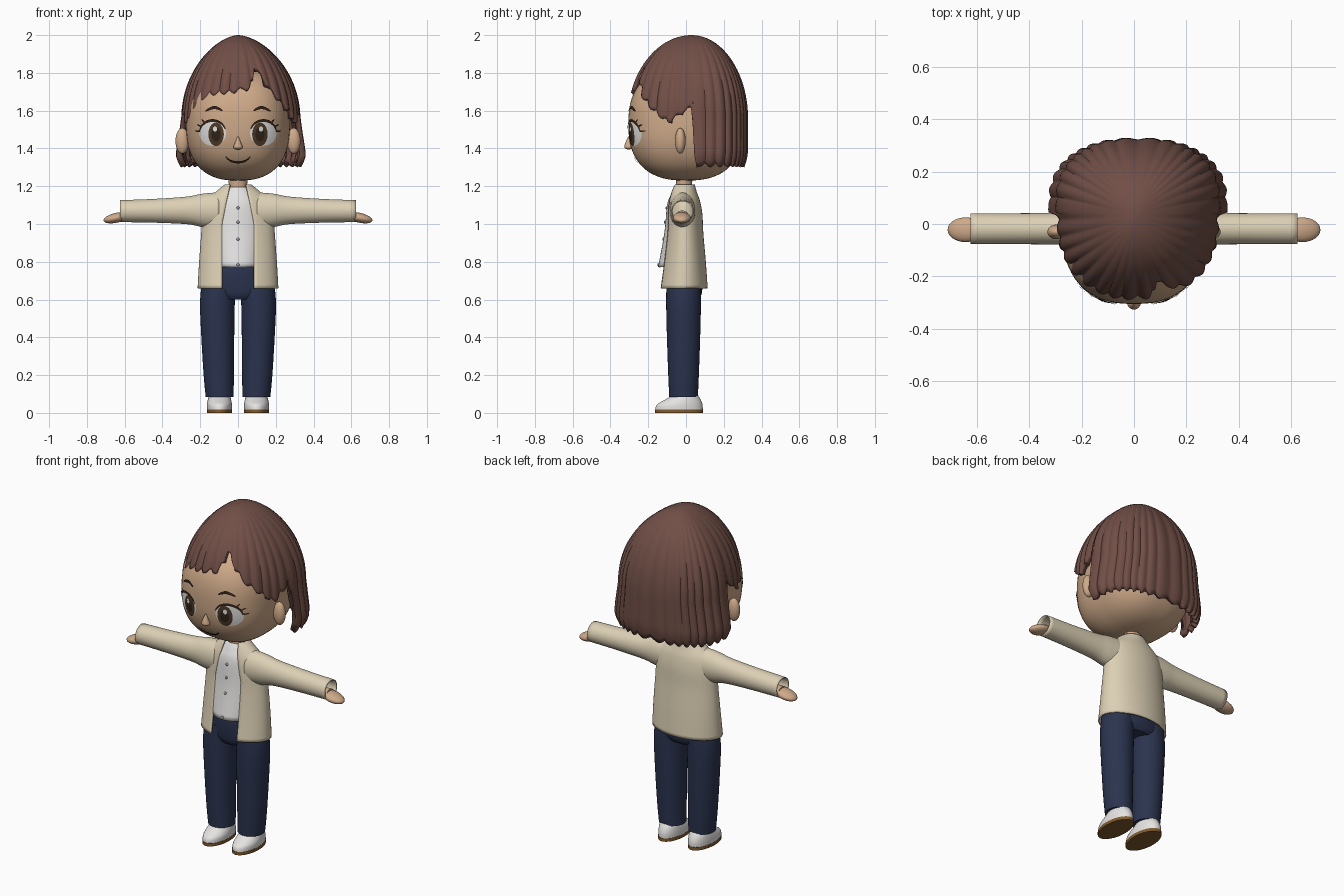
import bpy, bmesh
from math import sin, cos, pi, radians, degrees, asin, acos, exp
from mathutils import Matrix, Vector

cube = bpy.data.objects.get("Cube")
if cube:
    bpy.data.objects.remove(cube, do_unlink=True)


def material(name, *rgb):
    m = bpy.data.materials.new(name)
    m.use_nodes = True
    m.diffuse_color = (*rgb, 1)
    bsdf = next(n for n in m.node_tree.nodes if n.type == 'BSDF_PRINCIPLED')
    bsdf.inputs["Base Color"].default_value = (*rgb, 1)
    bsdf.inputs["Roughness"].default_value = 0.8
    return m


HAIR = material("hair_brown", .165, .078, .062)
SKIN = material("skin", .62, .40, .25)
KNIT = material("cardigan_cream", .72, .63, .46)
WHITE = material("white", .78, .77, .76)
NAVY = material("trouser_navy", .024, .034, .078)
SOLE = material("sole_tan", .22, .105, .025)
DARK = material("dark_line", .03, .017, .01)
IRIS = material("iris_brown", .075, .042, .02)
GREY = material("button_grey", .4, .4, .4)


def finish(name, bm, mat, thick=0, recalc=True):
    if recalc:
        bmesh.ops.recalc_face_normals(bm, faces=bm.faces)
    me = bpy.data.meshes.new(name)
    bm.to_mesh(me)
    bm.free()
    me.materials.append(mat)
    ob = bpy.data.objects.new(name, me)
    bpy.context.collection.objects.link(ob)
    if thick:
        mod = ob.modifiers.new("thickness", 'SOLIDIFY')
        mod.thickness = thick
        mod.offset = -1
    bpy.ops.object.select_all(action='DESELECT')
    ob.select_set(True)
    bpy.context.view_layer.objects.active = ob
    bpy.ops.object.shade_smooth_by_angle(angle=radians(45))
    return ob


def skin_rows(bm, rows, closed):
    n = len(rows[0])
    for a, b in zip(rows, rows[1:]):
        for i in range(n if closed else n - 1):
            j = (i + 1) % n
            bm.faces.new((a[i], a[j], b[j], b[i]))


def resample(secs, steps=5):
    """Smooth curve through the cross-sections."""
    out = []
    for i in range(len(secs) - 1):
        p0, p1, p2, p3 = (secs[max(0, min(len(secs) - 1, i + k))] for k in (-1, 0, 1, 2))
        for s in range(steps):
            t = s / steps
            out.append([b + .5 * t * (c - a + t * (2*a - 5*b + 4*c - d + t * (3*(b - c) + d - a)))
                        for a, b, c, d in zip(p0, p1, p2, p3)])
    return out + [list(secs[-1])]


def loft(name, secs, mat, axis='Z', caps=True, gap=None, thick=0, n=36):
    """Sections are (position, centre u, centre v, radius u, radius v)."""
    bm = bmesh.new()
    rows = []
    for p, cu, cv, ru, rv in resample(secs):
        g = asin(min(.9, gap(p) / ru)) if gap else 0
        row = []
        for i in range(n):
            a = g + (2 * pi - 2 * g) * i / ((n - 1) if gap else n)
            u, v = cu + ru * sin(a), cv - rv * cos(a)
            row.append(bm.verts.new((u, v, p) if axis == 'Z' else (p, u, v)))
        rows.append(row)
    skin_rows(bm, rows, not gap)
    if caps:
        bm.faces.new(rows[0])
        bm.faces.new(rows[-1])
    return finish(name, bm, mat, thick)


def ellipsoid(name, loc, rad, mat, tilt=0, power=2, seg=32):
    bm = bmesh.new()
    bmesh.ops.create_uvsphere(bm, u_segments=seg, v_segments=seg * 2 // 3, radius=1)
    rot = Matrix.Rotation(tilt, 3, 'Y')
    for v in bm.verts:
        k = sum(abs(c) ** power for c in v.co) ** (-1 / power)
        v.co = rot @ Vector([c * k * r for c, r in zip(v.co, rad)]) + Vector(loc)
    return finish(name, bm, mat)


# Head
HZ, HR, HP = 1.53, (.275, .305, .30), 2.5
ellipsoid("head", (0, 0, HZ), HR, SKIN, power=HP, seg=72)
loft("neck", [(1.1, 0, -.01, .052, .045), (1.18, 0, -.01, .048, .042), (1.27, 0, -.01, .052, .045)], SKIN)
loft("nose", [(1.395, 0, -.302, .01, .008), (1.405, 0, -.304, .025, .022),
              (1.43, 0, -.304, .016, .017), (1.462, 0, -.302, .003, .004)], SKIN, n=20)


def on_face(x, z, lift):
    k = 1 - abs(x / HR[0]) ** HP - abs((z - HZ) / HR[2]) ** HP
    return (x, -HR[1] * max(k, 0) ** (1 / HP) - lift, z)


def disc(name, x, z, rx, rz, lift, mat, rings=7, n=36):
    bm = bmesh.new()
    rows = [[bm.verts.new(on_face(x + rx * r / rings * cos(2 * pi * i / n),
                                  z + rz * r / rings * sin(2 * pi * i / n), lift))
             for i in range(n)] for r in range(rings, 0, -1)]
    skin_rows(bm, rows, True)
    bm.faces.new(rows[-1])
    finish(name, bm, mat, recalc=False)


def stroke(name, pts, width, side=1, lift=.008, mat=DARK):
    """Tapered line painted on the face."""
    pts = [Vector(p) for p in resample(pts, 6)]
    bm = bmesh.new()
    low, high = [], []
    for i, p in enumerate(pts):
        d = (pts[min(i + 1, len(pts) - 1)] - pts[max(i - 1, 0)]).normalized()
        w = width * (.35 + .65 * sin(pi * i / (len(pts) - 1)))
        for row, k in ((low, -w), (high, w)):
            row.append(bm.verts.new(on_face(side * (p.x - d.y * k), p.y + d.x * k, lift)))
    skin_rows(bm, [low, high] if side > 0 else [high, low], False)
    finish(name, bm, mat, recalc=False)


# Face details
for side, tag in ((1, "left"), (-1, "right")):
    disc(tag + "_eye_white", side * .134, 1.48, .07, .066, .002, WHITE)
    disc(tag + "_iris", side * .116, 1.475, .041, .062, .004, IRIS)
    disc(tag + "_pupil", side * .116, 1.475, .024, .038, .006, DARK)
    disc(tag + "_glint", side * .122, 1.503, .011, .014, .008, WHITE)
    arc = [(.134 + .071 * cos(radians(a)), 1.48 + .068 * sin(radians(a))) for a in range(10, 166, 25)]
    stroke(tag + "_lash_line", arc, .007, side)
    for i in range(3):
        a = radians(8 + 22 * i)
        stroke(f"{tag}_lash_{i}", [(.134 + r * cos(a), 1.48 + r * sin(a)) for r in (.066, .08, .094)], .004, side)
    stroke(tag + "_brow", [(.082, 1.6), (.125, 1.617), (.172, 1.598)], .008, side)
    ellipsoid(tag + "_ear", (side * .295, -.03, 1.44), (.036, .028, .068), SKIN)
stroke("mouth", [(-.066, 1.357), (-.04, 1.335), (0, 1.327), (.04, 1.335), (.066, 1.357)], .006)

# Hair: lower edge height by angle from the front, + toward the left
EDGE = [(-180, 1.30), (-87, 1.30), (-85, 1.61), (-78, 1.58), (-67, 1.53), (-47, 1.63), (-30, 1.68),
        (-8, 1.69), (6, 1.71), (11, 1.76), (15, 1.83), (24, 1.76), (34, 1.68), (56, 1.58),
        (67, 1.53), (78, 1.58), (85, 1.61), (87, 1.30), (180, 1.30)]


def edge_height(deg):
    for (a, za), (b, zb) in zip(EDGE, EDGE[1:]):
        if a <= deg <= b:
            return za + (zb - za) * (deg - a) / (b - a)
    return EDGE[0][1]


def bend(v):
    return (abs(v) ** .84) * (1 if v > 0 else -1)


COLS, ROWS, DOME, MID = 320, 34, .445, 1.555
bm = bmesh.new()
rows = [[] for _ in range(ROWS + 1)]
for c in range(COLS):
    f = -pi + 2 * pi * c / COLS
    deg = degrees(f)
    lobe = abs(sin(f * 17 + .6 * sin(f * 5)))
    ze = edge_height(deg) + .022 * (1 - lobe)
    arc = DOME * (acos((ze - MID) / DOME) if ze > MID else pi / 2)
    total = arc + max(0, MID - ze)
    for r in range(ROWS + 1):
        l = total * r / ROWS
        if l <= DOME * pi / 2:
            z, s = MID + DOME * cos(l / DOME), sin(l / DOME)
        else:
            z, s = MID + DOME * pi / 2 - l, 1
        drop = max(0, MID - z)
        tuck = 1 - .10 * max(0, (1.40 - z) / .11) ** 2
        ridge = 1 + .03 * (lobe - .6) * min(1, l / .5) - .03 * exp(-((deg - 14) / 4) ** 2) * s
        k = ridge * tuck
        rx = (.312 + .16 * min(drop, .2)) * s ** 1.2
        ry = (.385 if cos(f) > 0 else .247) * s
        rows[r].append(bm.verts.new((.015 * s + rx * k * bend(sin(f)),
                                     .08 - .05 * (1 - s) - ry * k * bend(cos(f)), z)))
skin_rows(bm, rows, True)
bmesh.ops.remove_doubles(bm, verts=bm.verts, dist=.0001)
finish("bob_hair", bm, HAIR, thick=.032)

# Cardigan, shirt and buttons
loft("cardigan", [(.66, 0, -.015, .214, .13), (.8, 0, -.01, .206, .115), (.95, 0, -.008, .195, .1),
                  (1.05, 0, -.008, .188, .095), (1.12, 0, -.01, .168, .085),
                  (1.17, 0, -.013, .118, .07), (1.21, 0, -.012, .07, .058)],
     KNIT, caps=False, gap=lambda z: .085 - .04 * max(0, (z - 1) / .2), thick=.008, n=56)
loft("shirt", [(.772, 0, -.03, .125, .118), (.95, 0, -.02, .14, .095), (1.1, 0, -.015, .13, .085),
               (1.16, 0, -.012, .09, .066), (1.195, 0, -.01, .056, .048)], WHITE, caps=False, thick=.006)
for i, (z, y) in enumerate(((1.085, -.104), (1.01, -.112), (.92, -.12), (.785, -.147))):
    ellipsoid(f"button_{i}", (0, y, z), (.008, .005, .008), GREY, seg=12)

# Trousers
loft("hips", [(.6, 0, -.008, .12, .075), (.64, 0, -.008, .18, .093),
              (.75, 0, -.01, .182, .098), (.86, 0, -.01, .15, .08)], NAVY)

for side, tag in ((1, "left"), (-1, "right")):
    # Sleeves and hands
    loft(tag + "_sleeve", [(side * x, -.018, z, ry, rz) for x, z, ry, rz in (
        (.1, 1.07, .07, .098), (.19, 1.072, .066, .088), (.27, 1.072, .061, .073),
        (.44, 1.07, .059, .063), (.625, 1.068, .059, .058))],
        KNIT, axis='X', caps=False, thick=.006)
    loft(tag + "_wrist", [(side * x, -.02, 1.045, .034, .026) for x in (.5, .56, .62)], SKIN, axis='X')
    ellipsoid(tag + "_hand", (side * .643, -.022, 1.033), (.07, .047, .026), SKIN, tilt=side * .22)
    # Legs, ankles and shoes
    loft(tag + "_leg", [(z, side * x, -.013, rx, ry) for z, x, rx, ry in (
        (.085, .097, .074, .076), (.2, .102, .08, .081), (.4, .107, .087, .088),
        (.58, .109, .092, .092), (.7, .1, .09, .09))], NAVY)
    loft(tag + "_ankle", [(z, side * .097, -.01, .052, .055) for z in (.06, .08, .106)], SKIN)
    loft(tag + "_shoe", [(.017, side * .098, -.037, .066, .126), (.045, side * .098, -.033, .066, .12),
                         (.072, side * .098, -.015, .061, .092), (.098, side * .098, -.002, .054, .062)], WHITE)
    loft(tag + "_sole", [(z, side * .098, -.037, .067, .128) for z in (0, .01, .019)], SOLE)
